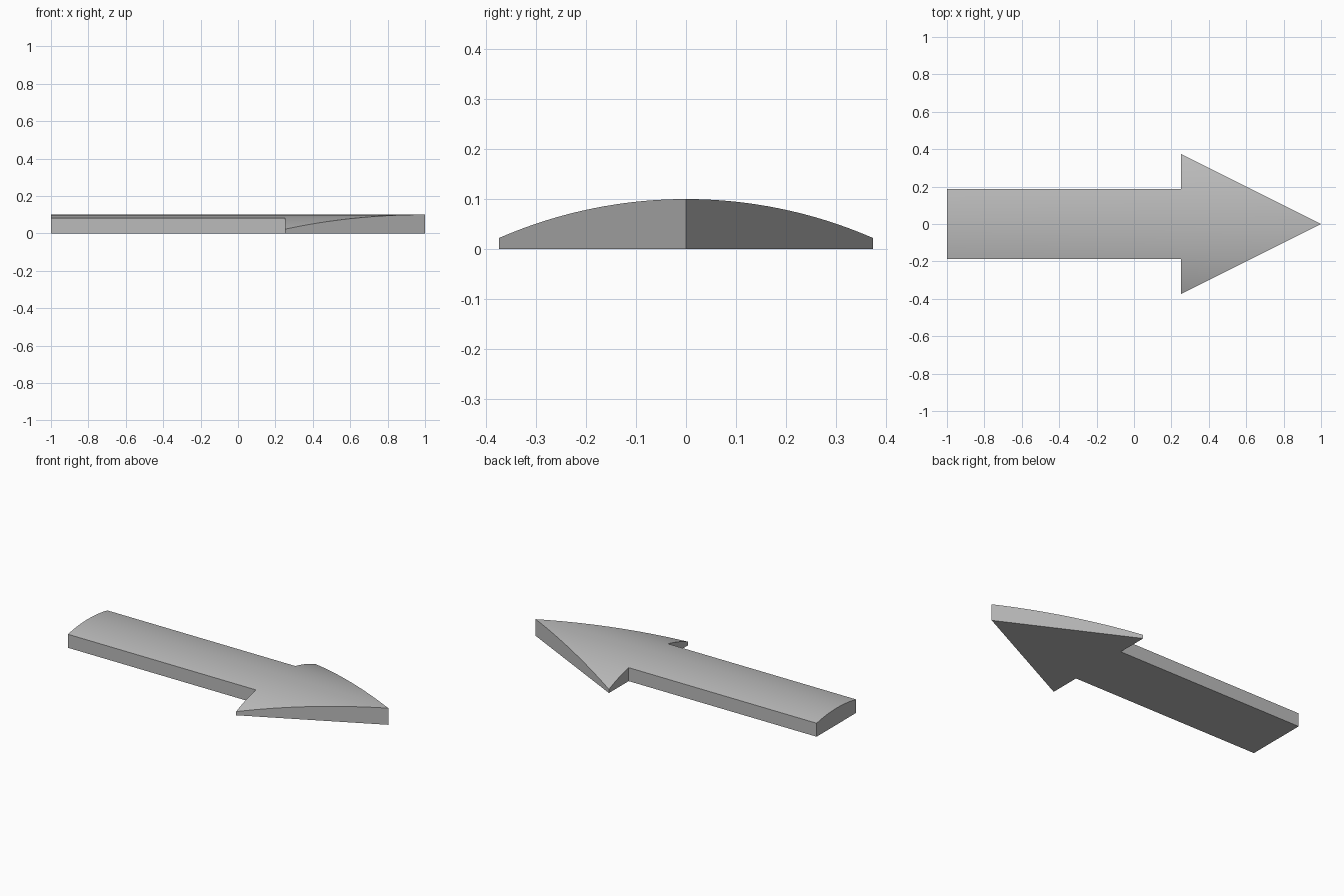
import bpy, bmesh, math

cube = bpy.data.objects.get("Cube")
if cube:
    bpy.data.objects.remove(cube, do_unlink=True)

HEAD, SHAFT = 0.375, 0.1875      # half widths
SHOULDER, TAIL, TIP = 0.25, -1.0, 1.0
TOP, RADIUS = 0.1, 0.94          # crown height and radius of the domed top
STEPS = 16                       # strips per half head

gray = bpy.data.materials.new("plain gray")
gray.use_nodes = True
gray.diffuse_color = (0.5, 0.5, 0.5, 1)
gray.node_tree.nodes["Principled BSDF"].inputs["Base Color"].default_value = (0.5, 0.5, 0.5, 1)

bm = bmesh.new()


def row(i):
    """Outline points across the arrow at strip line i, from tail to tip."""
    y = HEAD * i / STEPS
    xs = [TIP - (TIP - SHOULDER) * abs(i) / STEPS]
    if abs(i) < STEPS and abs(i) >= STEPS // 2:
        xs.insert(0, SHOULDER)
    if abs(i) <= STEPS // 2:
        xs.insert(0, TAIL)
    return [bm.verts.new((x, y, 0)) for x in xs]


# Flat arrow outline in lengthwise strips
rows = [row(i) for i in range(-STEPS, STEPS + 1)]
for k, (a, b) in enumerate(zip(rows, rows[1:])):
    outside = abs(k + 0.5 - STEPS) > STEPS / 2
    if outside:                   # head strips start at the shoulder
        a, b = a[-2:], b[-2:]
    bm.faces.new(a + b[::-1])

# Raise the outline into a solid with a domed top
raised = bmesh.ops.extrude_face_region(bm, geom=bm.faces[:], use_keep_orig=True)
for v in raised["geom"]:
    if isinstance(v, bmesh.types.BMVert):
        v.co.z = TOP - RADIUS + math.sqrt(RADIUS ** 2 - v.co.y ** 2)
bmesh.ops.recalc_face_normals(bm, faces=bm.faces[:])

mesh = bpy.data.meshes.new("arrow")
bm.to_mesh(mesh)
bm.free()
mesh.materials.append(gray)
arrow = bpy.data.objects.new("arrow", mesh)
bpy.context.collection.objects.link(arrow)

# Smooth dome, sharp rim
bpy.ops.object.select_all(action="DESELECT")
arrow.select_set(True)
bpy.context.view_layer.objects.active = arrow
bpy.ops.object.shade_smooth_by_angle(angle=math.radians(30))
